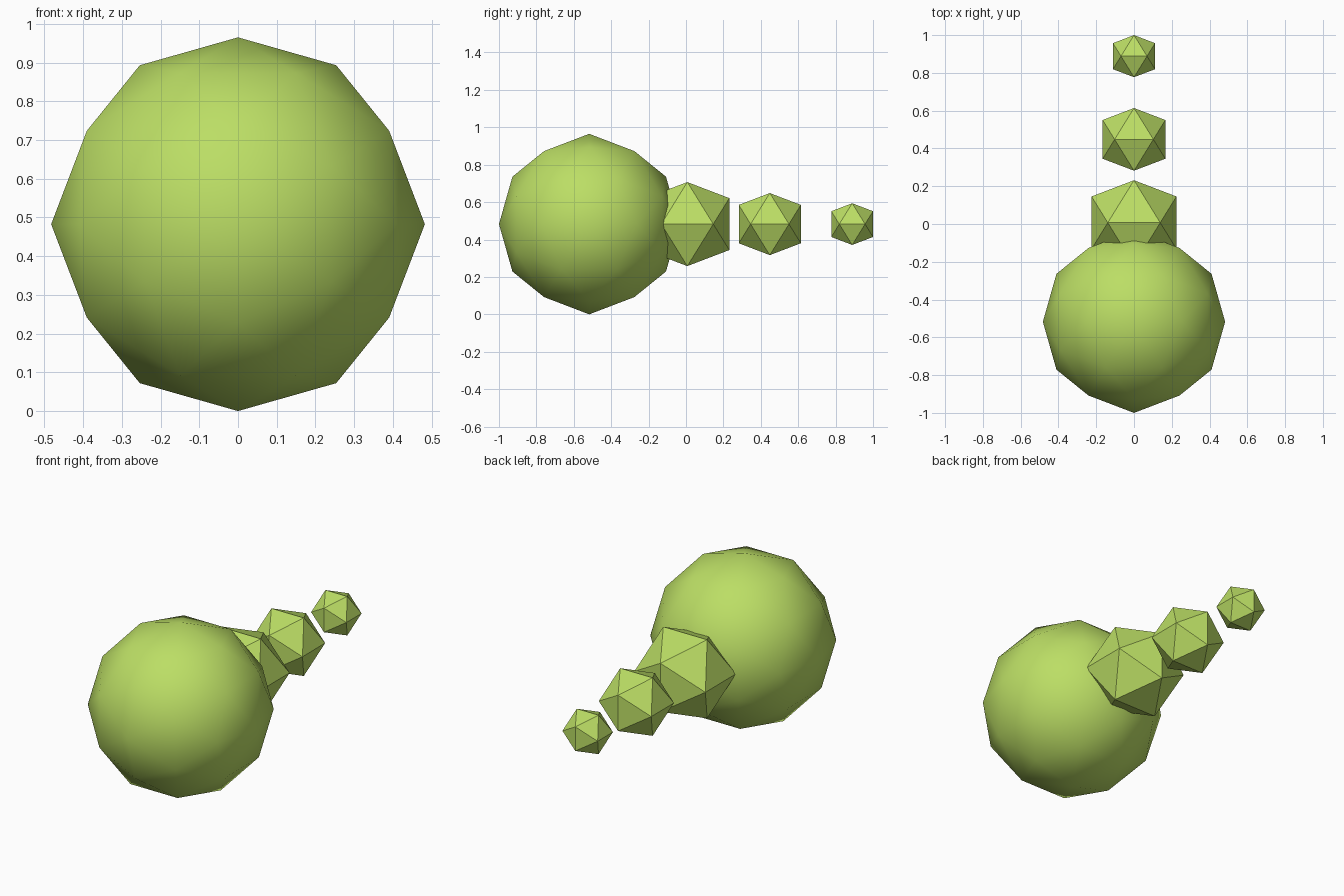
import bpy
import bmesh
from itertools import combinations, product
from mathutils import Vector

if "Cube" in bpy.data.objects:
    bpy.data.objects.remove(bpy.data.objects["Cube"])

GOLDEN = (1 + 5 ** 0.5) / 2

# One lime green for the whole model
lime = bpy.data.materials.new("lime_green")
lime.diffuse_color = (0.50, 0.73, 0.13, 1.0)
lime.use_nodes = True
lime.node_tree.nodes["Principled BSDF"].inputs["Base Color"].default_value = lime.diffuse_color


def icosahedron_points():
    """Unit icosahedron corners from three golden rectangles."""
    points = []
    for a, b in product((-1, 1), (-GOLDEN, GOLDEN)):
        points += [Vector((a, 0, b)), Vector((0, b, a)), Vector((b, a, 0))]
    return [p.normalized() for p in points]


def ball(name, y, radius, rounded=False):
    points = icosahedron_points()
    if rounded:
        # Split every edge once and push its midpoint out to the sphere
        points += [(p + q).normalized() for p, q in combinations(points, 2)
                   if (p - q).length < 1.2]
    bm = bmesh.new()
    for p in points:
        bm.verts.new(p * radius)
    bmesh.ops.convex_hull(bm, input=bm.verts[:])
    bmesh.ops.recalc_face_normals(bm, faces=bm.faces[:])
    for face in bm.faces:
        face.smooth = rounded
    mesh = bpy.data.meshes.new(name)
    bm.to_mesh(mesh)
    bm.free()
    mesh.materials.append(lime)
    obj = bpy.data.objects.new(name, mesh)
    obj.location = (0, y, 0.4825)
    bpy.context.collection.objects.link(obj)
    return obj


# Smooth head at the front
ball("head", -0.5175, 0.4825, rounded=True)

# Faceted tail balls, shrinking towards the back
for name, y, radius in (("tail_large", 0.007, 0.264),
                        ("tail_medium", 0.448, 0.195),
                        ("tail_small", 0.8885, 0.131)):
    ball(name, y, radius)
